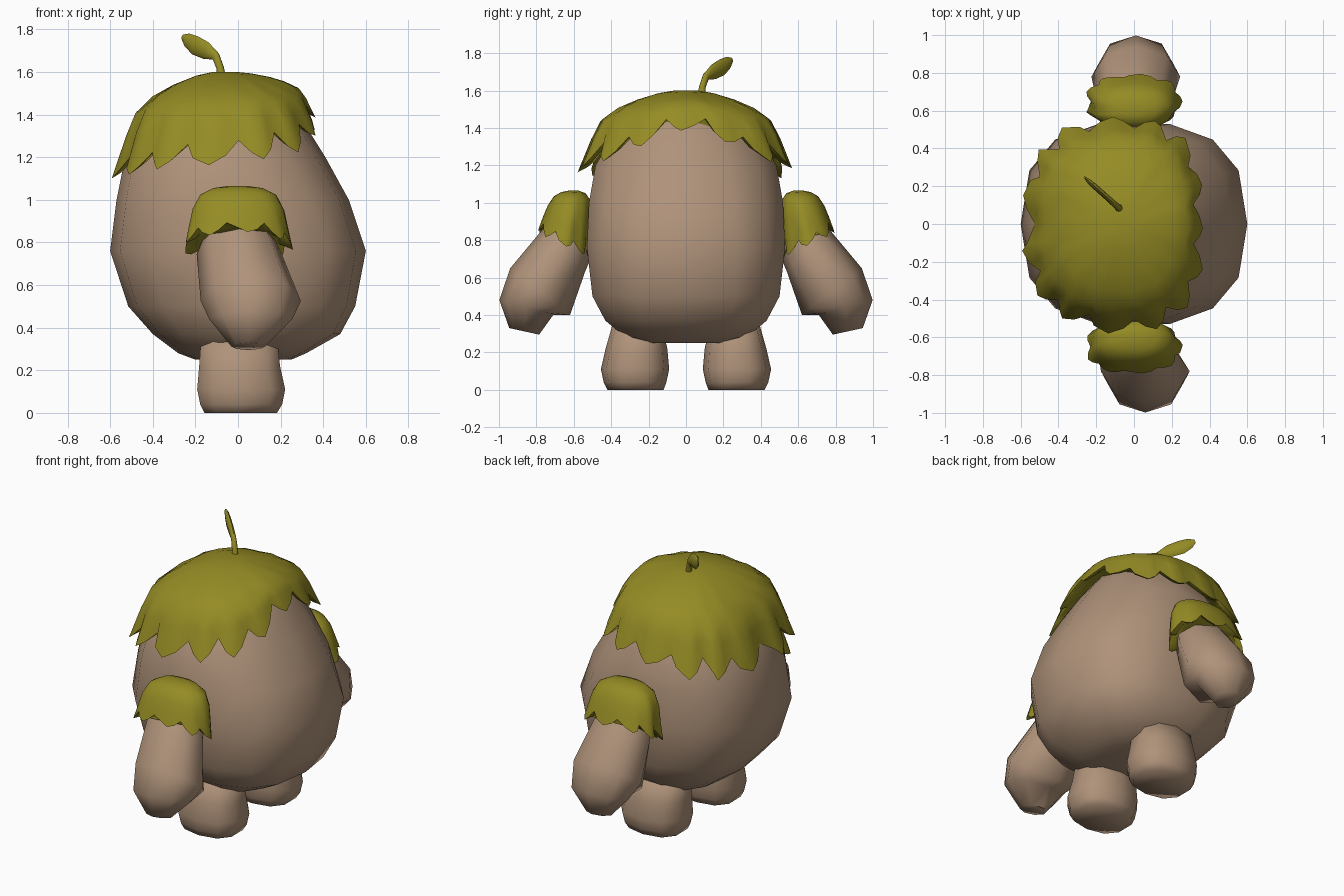
import bpy, bmesh, random
from math import sin, cos, pi, radians
from mathutils import Vector

random.seed(4)
if "Cube" in bpy.data.objects:
    bpy.data.objects.remove(bpy.data.objects["Cube"])


def material(name, rgb):
    m = bpy.data.materials.new(name)
    m.use_nodes = True
    m.diffuse_color = (*rgb, 1)
    bsdf = m.node_tree.nodes["Principled BSDF"]
    bsdf.inputs["Base Color"].default_value = (*rgb, 1)
    bsdf.inputs["Roughness"].default_value = 0.9
    return m


CLAY = material("clay brown", (0.43, 0.29, 0.195))
MOSS = material("moss green", (0.30, 0.26, 0.018))


def loft(name, rings, mat, angle=35):
    """Skin a list of equal point rings, closing both ends."""
    bm = bmesh.new()
    loops = [[bm.verts.new(p) for p in ring] for ring in rings]
    n = len(loops[0])
    for a, b in zip(loops, loops[1:]):
        for i in range(n):
            j = (i + 1) % n
            bm.faces.new((a[i], a[j], b[j], b[i]))
    bm.faces.new(loops[0])
    bm.faces.new(loops[-1])
    bmesh.ops.recalc_face_normals(bm, faces=bm.faces)
    mesh = bpy.data.meshes.new(name)
    bm.to_mesh(mesh)
    bm.free()
    obj = bpy.data.objects.new(name, mesh)
    bpy.context.collection.objects.link(obj)
    mesh.materials.append(mat)
    bpy.ops.object.select_all(action="DESELECT")
    obj.select_set(True)
    bpy.context.view_layer.objects.active = obj
    bpy.ops.object.shade_smooth_by_angle(angle=radians(angle))
    return obj


def rounded(a, power):
    """Unit superellipse point at angle a."""
    def f(v):
        return (1 if v > 0 else -1) * abs(v) ** (2 / power)
    return f(cos(a)), f(sin(a))


def flat_ring(z, x0, x1, y0, y1, sides, power, turn):
    pts = []
    for i in range(sides):
        u, v = rounded(2 * pi * (i + turn) / sides, power)
        pts.append(((x0 + x1) / 2 + u * (x1 - x0) / 2,
                    (y0 + y1) / 2 + v * (y1 - y0) / 2, z))
    return pts


# Body: height, left edge, right edge, half depth, squareness
BODY = [(0.25, -.20, .25, .22, 2.3), (0.28, -.28, .32, .33, 2.5),
        (0.37, -.40, .48, .44, 2.6), (0.50, -.515, .55, .51, 2.6),
        (0.76, -.60, .60, .54, 2.6), (1.0, -.57, .52, .53, 2.4),
        (1.20, -.53, .41, .495, 2.2), (1.36, -.42, .31, .40, 2.1),
        (1.48, -.30, .22, .28, 2), (1.55, -.10, .10, .10, 2)]
loft("body", [flat_ring(z, a, b, -d, d, 14, p, 0) for z, a, b, d, p in BODY], CLAY)


# Moss shells: domes with pointed lobes and a thick turned-in rim
def moss(name, centre, radii, rim, teeth, depth, lean, notch, profile):
    cx, cy, top = centre
    left, right, front, back = radii
    cols = teeth * 4
    spike, shift = [], []
    for t in range(teeth):
        tip, slide = random.uniform(.7, 1.15), random.uniform(-.5, .5)
        spike += [tip, tip * .4, -random.uniform(.5, .8), tip * .4]
        shift += [slide, slide * .7, 0, slide * .7]
    rings = []
    for r, f, jag in profile:
        ring = []
        for i in range(cols):
            a = 2 * pi * (i + shift[i]) / cols
            u, v = rounded(a, 2.35 - .2 * cos(a))
            gap = notch * max(0, cos(a)) ** 8
            low = rim(a) + gap - depth * spike[i] * max(jag, 0)
            grow = r * (1 + .08 * spike[i] * jag - gap * r)
            ring.append((cx + u * grow * (right if u > 0 else left),
                         cy + lean * f + v * grow * (back if v > 0 else front),
                         top - (top - low) * f))
        rings.append(ring)
    loft(name, rings, MOSS, 60)


DOME = [(.12, 0, 0), (.28, .04, 0), (.50, .14, .2), (.68, .26, -.3), (.84, .42, .4),
        (.93, .66, .4), (1.01, 1, 1), (.94, .97, .8), (.8, .75, .5)]
moss("head_moss", (-.06, 0, 1.6), (.49, .45, .53, .53),
     lambda a: 1.235 + .07 * cos(a), 15, .06, 0, .13, DOME)

SLEEVE = [(.2, 0, 0), (.5, .04, 0), (.76, .16, .2), (.91, .42, .3),
          (.98, .72, .4), (1.03, 1, 1), (.85, .95, .8)]

for side, name in ((-1, "front"), (1, "back")):
    # Shoulder moss
    moss(name + "_shoulder_moss", (0, side * .60, 1.065), (.235, .235, .13, .13),
         lambda a: .80 + .075 * side * sin(a), 9, .035, side * .05, 0, SLEEVE)

    # Arm: outer edge, inner edge, half width, sideways lean
    lean = .06 if side < 0 else .01
    arm = [((.66, .99), (.46, .82), .13, 0), ((.765, .86), (.54, .63), .20, .1),
           ((.94, .65), (.62, .40), .235, 1), ((.998, .48), (.71, .40), .195, 1),
           ((.945, .33), (.785, .295), .08, .8)]
    rings = []
    for o, i, w, k in arm:
        o, i = Vector(o), Vector(i)
        mid, half = (o + i) / 2, (o - i) / 2
        ring = []
        for s in range(8):
            u, v = rounded(2 * pi * s / 8, 1.95)
            p = mid + half * v
            ring.append((u * w + lean * k, side * p.x, p.y))
        rings.append(ring)
    loft(name + "_arm", rings, CLAY, 62)

    # Foot: height, left, right, inner and outer edge
    foot = [(0, -.165, .19, .12, .42), (.04, -.185, .215, .105, .44),
            (.11, -.20, .23, .09, .455), (.22, -.19, .205, .10, .43),
            (.36, -.18, .19, .13, .39)]
    loft(name + "_foot",
         [flat_ring(z, a, b, *sorted((side * c, side * d)), 10, 2.5, .5)
          for z, a, b, c, d in foot], CLAY, 100)

# Sprout: reach, height, half width, half thickness
SPROUT = [(0, 1.55, .024, .022), (.012, 1.62, .018, .018), (.04, 1.675, .022, .016),
          (.10, 1.70, .042, .015), (.17, 1.725, .046, .015), (.22, 1.75, .034, .012),
          (.25, 1.765, .012, .005)]
out, across = Vector((-.745, .667, 0)), Vector((.667, .745, 0))
path = [Vector((-.075, .08, z)) + out * s for s, z, w, t in SPROUT]
rings = []
for k, (s, z, w, t) in enumerate(SPROUT):
    along = path[min(k + 1, len(path) - 1)] - path[max(k - 1, 0)]
    wide = along.cross(across).normalized()
    rings.append([path[k] + wide * w * cos(a) + across * t * sin(a)
                  for a in (2 * pi * i / 8 for i in range(8))])
loft("sprout", rings, MOSS, 50)
